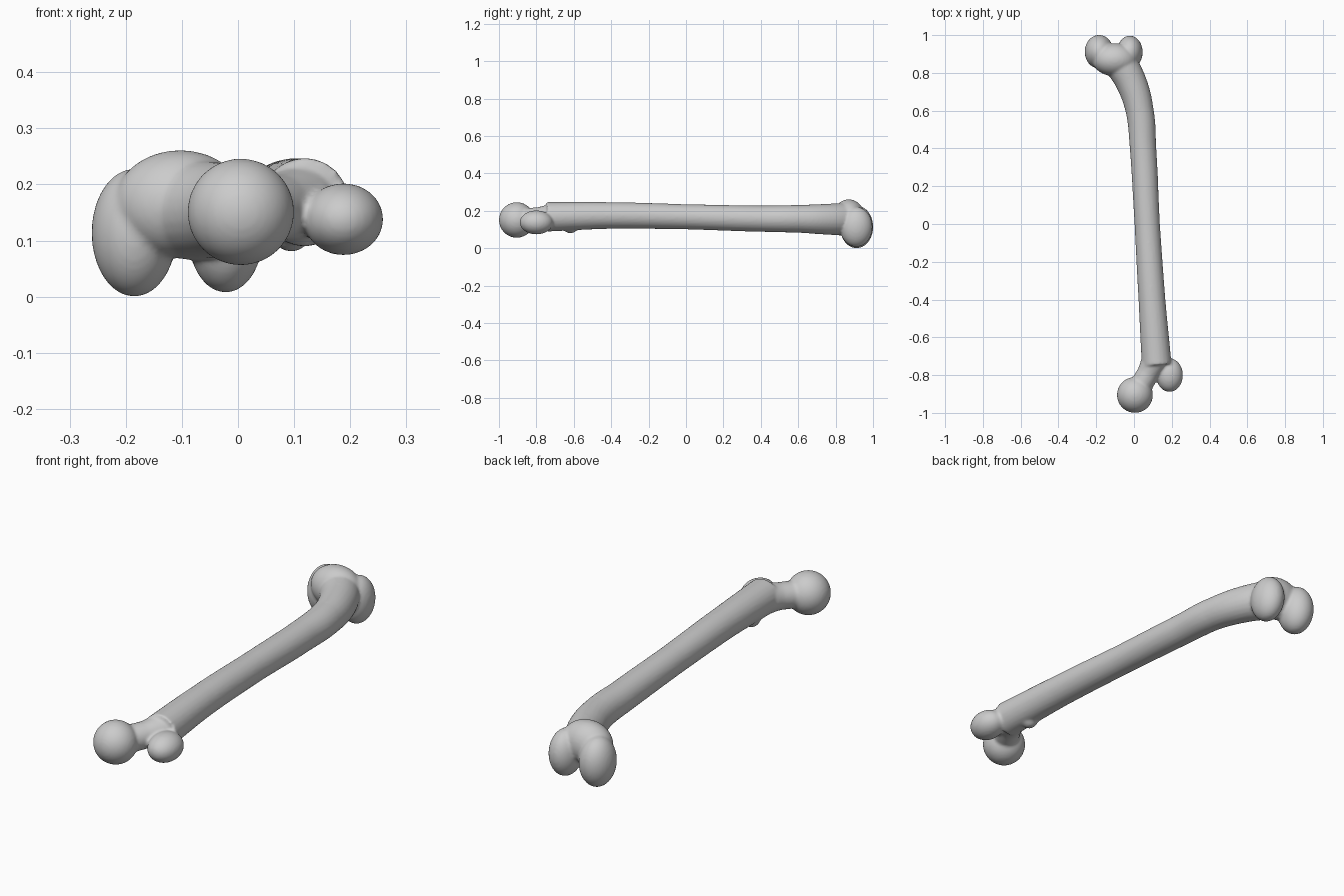
import bpy

if "Cube" in bpy.data.objects:
    bpy.data.objects.remove(bpy.data.objects["Cube"])

parts = []


def ellipsoid(name, loc, radii):
    bpy.ops.mesh.primitive_uv_sphere_add(segments=48, ring_count=24, location=loc)
    ob = bpy.context.object
    ob.name = name
    ob.scale = radii
    bpy.ops.object.transform_apply(location=True, rotation=True, scale=True)
    parts.append(ob)


def tube(name, points):
    # points are (x, y, z, radius) along the centre line
    cu = bpy.data.curves.new(name, 'CURVE')
    cu.dimensions = '3D'
    cu.bevel_depth = 1.0
    cu.bevel_resolution = 10
    cu.resolution_u = 16
    cu.use_fill_caps = True
    sp = cu.splines.new('BEZIER')
    sp.bezier_points.add(len(points) - 1)
    for bp, (x, y, z, r) in zip(sp.bezier_points, points):
        bp.co = (x, y, z)
        bp.radius = r
        bp.handle_left_type = bp.handle_right_type = 'AUTO'
    ob = bpy.data.objects.new(name, cu)
    bpy.context.collection.objects.link(ob)
    bpy.ops.object.select_all(action='DESELECT')
    ob.select_set(True)
    bpy.context.view_layer.objects.active = ob
    bpy.ops.object.convert(target='MESH')
    # weld the caps so the tube is closed
    bpy.ops.object.mode_set(mode='EDIT')
    bpy.ops.mesh.select_all(action='SELECT')
    bpy.ops.mesh.remove_doubles(threshold=0.0001)
    bpy.ops.mesh.normals_make_consistent(inside=False)
    bpy.ops.object.mode_set(mode='OBJECT')
    parts.append(bpy.context.object)


# Shaft, bending towards the knee end
tube("shaft", [
    (0.120, -0.745, 0.168, 0.079), (0.095, -0.40, 0.175, 0.071),
    (0.070, 0.0, 0.168, 0.067), (0.048, 0.40, 0.158, 0.070),
    (0.030, 0.60, 0.157, 0.074), (-0.015, 0.75, 0.155, 0.082),
    (-0.090, 0.88, 0.155, 0.090)])

# Hip end: neck, ball head and the two side knobs
tube("neck", [(0.115, -0.71, 0.166, 0.072), (0.075, -0.79, 0.160, 0.059),
              (0.005, -0.905, 0.151, 0.060)])
ellipsoid("ball_head", (0.005, -0.905, 0.151), (0.095, 0.095, 0.095))
ellipsoid("large_knob", (0.188, -0.80, 0.138), (0.071, 0.089, 0.064))
ellipsoid("small_knob", (0.095, -0.618, 0.117), (0.036, 0.042, 0.037))

# Knee end: two rounded lobes and the bridge between them
ellipsoid("outer_lobe", (-0.185, 0.912, 0.114), (0.076, 0.089, 0.114))
ellipsoid("inner_lobe", (-0.022, 0.910, 0.114), (0.068, 0.087, 0.107))
ellipsoid("bridge", (-0.103, 0.870, 0.165), (0.118, 0.087, 0.096))

# Fuse everything into one smooth bone
bpy.ops.object.select_all(action='DESELECT')
for ob in parts:
    ob.select_set(True)
bpy.context.view_layer.objects.active = parts[0]
bpy.ops.object.join()
bone = bpy.context.object
bone.name = "thigh_bone"
rm = bone.modifiers.new("fuse", 'REMESH')
rm.mode = 'VOXEL'
rm.voxel_size = 0.007
rm.use_smooth_shade = True
sm = bone.modifiers.new("soften", 'SMOOTH')
sm.factor = 0.5
sm.iterations = 6
